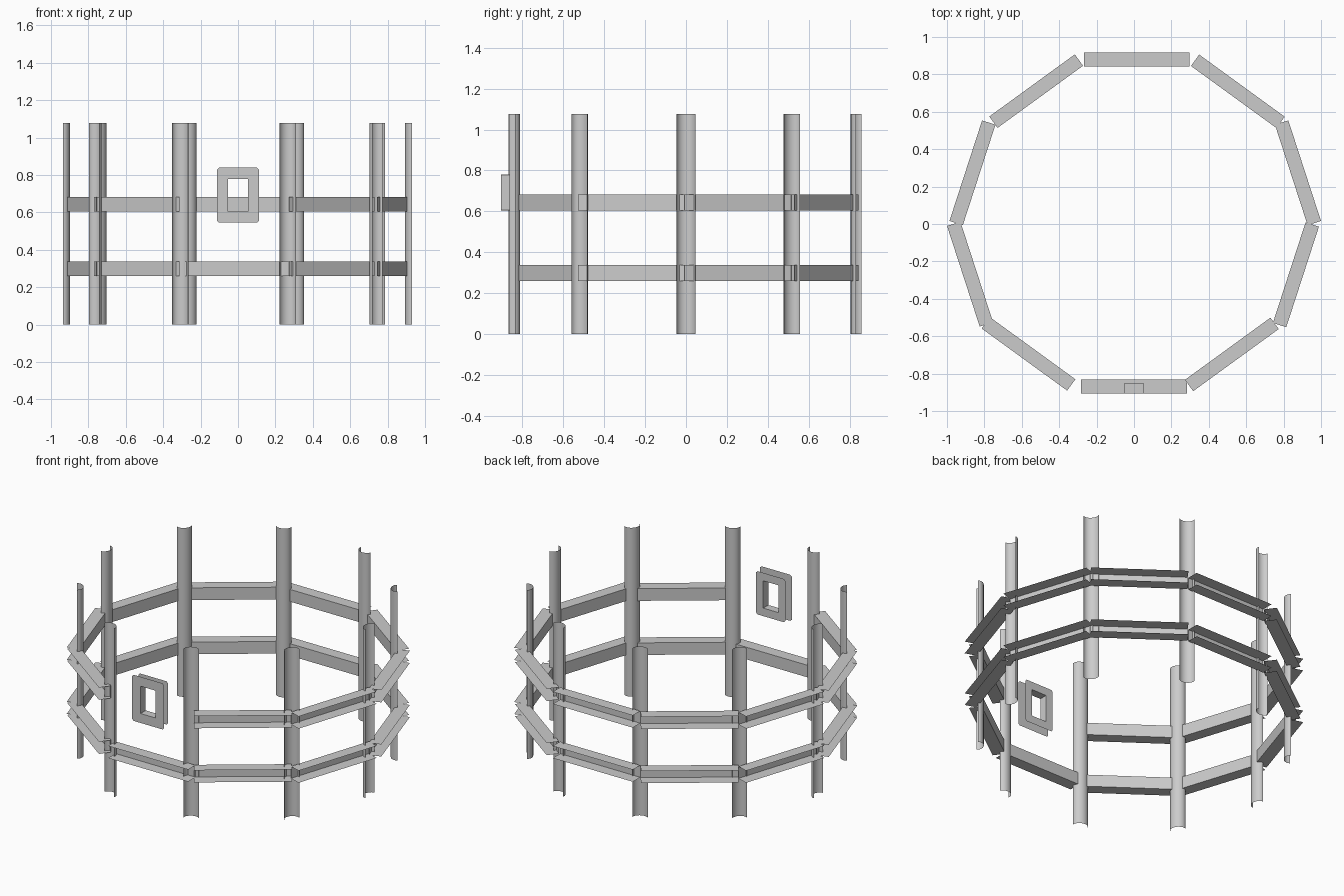
import bpy, bmesh
from math import sin, cos, pi, radians
from mathutils import Matrix

if "Cube" in bpy.data.objects:
    bpy.data.objects.remove(bpy.data.objects["Cube"])

def make(name, verts, faces, smooth=False):
    me = bpy.data.meshes.new(name)
    me.from_pydata(verts, [], faces)
    me.update()
    ob = bpy.data.objects.new(name, me)
    bpy.context.collection.objects.link(ob)
    if smooth:
        for p in me.polygons:
            p.use_smooth = True
    return ob

def sheet(name, profile, z0, z1, smooth=False):
    """Open vertical sheet following a plan profile."""
    n = len(profile)
    v = [(x, y, z) for z in (z0, z1) for x, y in profile]
    f = [(i, i + 1, n + i + 1, n + i) for i in range(n - 1)]
    return make(name, v, f, smooth)

def place(ob, x, y, angle):
    ob.matrix_world = Matrix.Translation((x, y, 0)) @ Matrix.Rotation(radians(angle), 4, 'Z')

# Posts: half-round open shells bulging towards the centre (local +x is outward)
DEPTH, HALF, HEIGHT, SEG = 0.038, 0.046, 1.077, 12
arc = [(-DEPTH * sin(pi * i / SEG), HALF * cos(pi * i / SEG)) for i in range(SEG + 1)]
posts = [(0.931, 0), (0.76, 0.52), (0.309, 0.845), (-0.267, 0.843), (-0.743, 0.521),
         (-0.936, 0), (-0.77, -0.522), (-0.31, -0.853), (0.266, -0.85), (0.745, -0.522)]
for k, (x, y) in enumerate(posts):
    place(sheet(f"post_{k}", arc, 0, HEIGHT, True), x, y, 36 * k)

# Rails: thin channels open to the outside, web on the inner side
L, FL = 0.2825, 0.075
rails = [(0.015, 0.843), (0.533, 0.679), (0.841, 0.262), (0.83, -0.26), (0.501, -0.667),
         (0, -0.831), (-0.542, -0.664), (-0.841, -0.256), (-0.828, 0.262), (-0.501, 0.68)]
FRONT = 5
for level, z0, z1 in (("lower", 0.26, 0.337), ("upper", 0.605, 0.683)):
    for k, (x, y) in enumerate(rails):
        if level == "upper" and k == FRONT:
            continue  # the window frame takes this place
        section = [(FL, z0), (0, z0), (0, z1), (FL, z1)]
        v = [(a, s, z) for s in (-L, L) for a, z in section]
        f = [(i, i + 1, i + 5, i + 4) for i in range(3)]
        place(make(f"{level}_rail_{k}", v, f), x, y, 90 - 36 * k)

# Window frame: two flat plates with clipped corners joined by a square tunnel
def clipped(hx, hz, c, y):
    return [(sx * a, y, 0.692 + sz * b)
            for sx, sz, flip in ((1, 1, 0), (-1, 1, 1), (-1, -1, 0), (1, -1, 1))
            for a, b in ([(hx, hz - c), (hx - c, hz)][::-1 if flip else 1])]

v, f = [], []
YF, YB = -0.906, -0.854
for hx, hz, y in ((0.112, 0.147, YF), (0.103, 0.138, YB)):
    b = len(v)
    v += clipped(hx, hz, 0.01, y) + clipped(0.053, 0.087, 0.0005, y)
    f += [(b + i, b + (i + 1) % 8, b + 8 + (i + 1) % 8, b + 8 + i) for i in range(8)]
f += [(8 + i, 8 + (i + 1) % 8, 24 + (i + 1) % 8, 24 + i) for i in range(8)]
make("window_frame", v, f)
